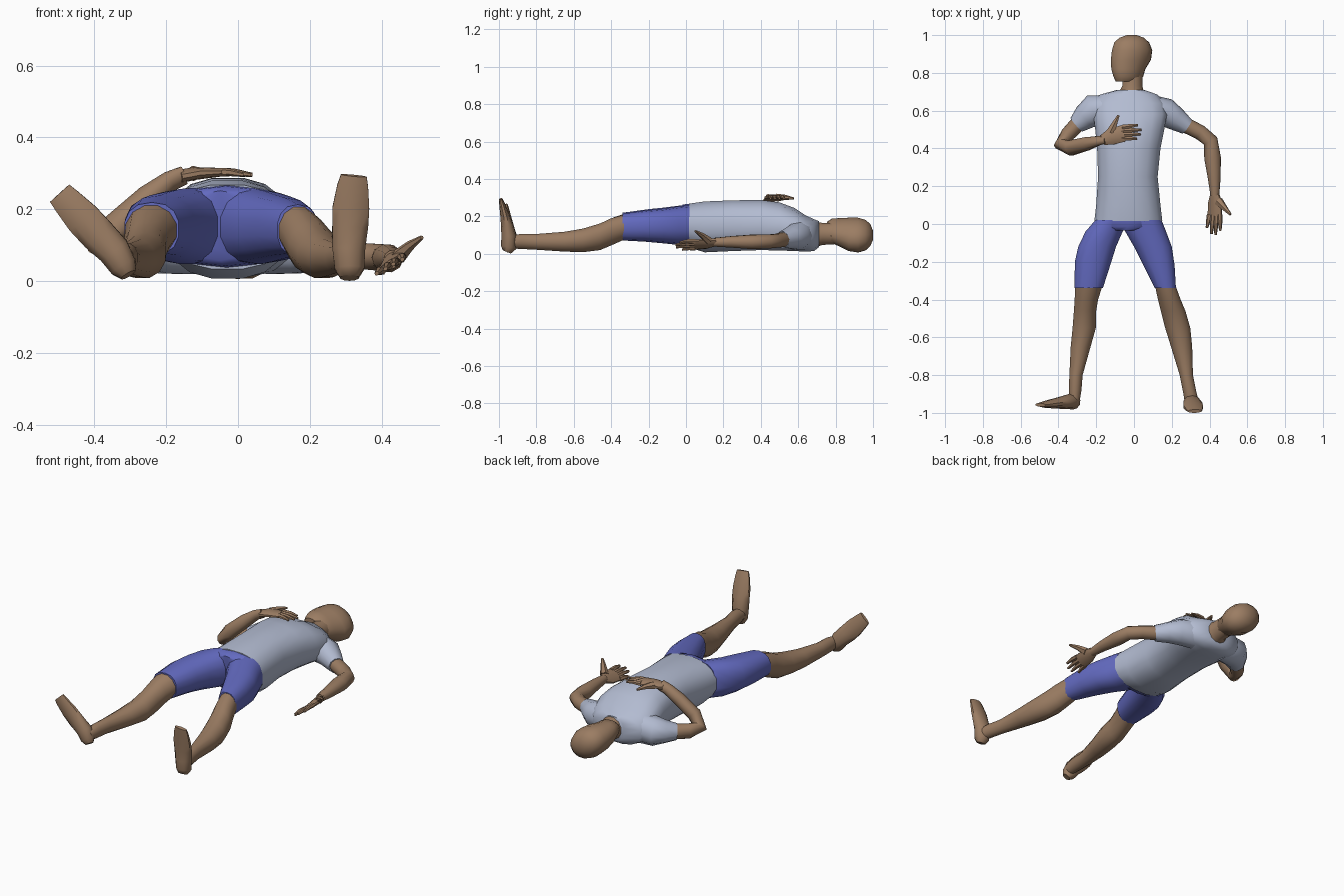
import bpy, bmesh, math
from mathutils import Vector


def material(name, rgb):
    m = bpy.data.materials.new(name)
    m.diffuse_color = (*rgb, 1)
    return m


SKIN = material("skin brown", (0.33, 0.205, 0.125))
SHIRT = material("shirt pale blue grey", (0.45, 0.50, 0.64))
SHORTS = material("shorts blue", (0.125, 0.145, 0.53))


def skin_rings(name, rings, mat):
    """Join equal rings of points into a capped, smooth-shaded skin."""
    bm = bmesh.new()
    loops = [[bm.verts.new(p) for p in r] for r in rings]
    n = len(loops[0])
    for a, b in zip(loops, loops[1:]):
        for i in range(n):
            j = (i + 1) % n
            bm.faces.new((a[i], a[j], b[j], b[i]))
    bm.faces.new(loops[0])
    bm.faces.new(loops[-1])
    bmesh.ops.recalc_face_normals(bm, faces=bm.faces)
    me = bpy.data.meshes.new(name)
    bm.to_mesh(me)
    bm.free()
    me.materials.append(mat)
    me.shade_smooth()
    me.set_sharp_from_angle(angle=math.radians(50))
    ob = bpy.data.objects.new(name, me)
    bpy.context.collection.objects.link(ob)
    return ob


def oval(n, power=1.0):
    out = []
    for i in range(n):
        a = math.tau * (i + 0.5) / n
        c, s = math.cos(a), math.sin(a)
        out.append((math.copysign(abs(c) ** power, c), math.copysign(abs(s) ** power, s)))
    k = max(abs(c) for c, s in out)
    return [(c / k, s / k) for c, s in out]


def body(name, sections, mat, n=14, power=0.85):
    """Loft along y; sections are (y, xmin, xmax, zmin, zmax)."""
    rings = [[((x0 + x1) / 2 + (x1 - x0) / 2 * c, y, (z0 + z1) / 2 + (z1 - z0) / 2 * s)
              for c, s in oval(n, power)] for y, x0, x1, z0, z1 in sections]
    return skin_rings(name, rings, mat)


def limb(name, path, mat, side=(0, 0, 1), n=10):
    """Loft along a path of (x, y, z, half width along side, half thickness)."""
    pts = [Vector(p[:3]) for p in path]
    u = Vector(side)
    rings = []
    for i, p in enumerate(pts):
        t = Vector()
        if i > 0:
            t += (p - pts[i - 1]).normalized()
        if i < len(pts) - 1:
            t += (pts[i + 1] - p).normalized()
        t.normalize()
        u = (u - t * u.dot(t)).normalized()
        v = t.cross(u)
        rings.append([p + u * (path[i][3] * c) + v * (path[i][4] * s) for c, s in oval(n)])
    return skin_rings(name, rings, mat)


def hand(label, palm, fingers, thumb, side):
    """Palm, four tapered fingers and a thumb; each digit is a list of points."""
    limb(label + "_palm", palm, SKIN, side)
    for i, digit in enumerate(fingers + [thumb]):
        r = [0.013, 0.011, 0.006] if i < 4 else [0.022, 0.014, 0.006]
        a, b = Vector(digit[0]), Vector(digit[1])
        mid = a.lerp(b, 0.5) + Vector((0, 0, 0.004))
        path = [(*p, q, q * 0.85) for p, q in zip((a, mid, b), r)]
        limb(label + ("_finger_%d" % (i + 1) if i < 4 else "_thumb"), path, SKIN, side, 6)


# Shirt
body("shirt", [(0.015, -0.21, 0.15, 0.035, 0.268), (0.1, -0.2, 0.14, 0.008, 0.28),
               (0.25, -0.19, 0.125, 0.015, 0.286), (0.4, -0.195, 0.14, 0.02, 0.288),
               (0.5, -0.205, 0.16, 0.018, 0.275), (0.58, -0.215, 0.175, 0.015, 0.245),
               (0.64, -0.215, 0.165, 0.012, 0.205), (0.685, -0.18, 0.125, 0.015, 0.185),
               (0.71, -0.09, 0.053, 0.035, 0.175)], SHIRT, 16)
limb("left_sleeve", [(-0.13, 0.61, 0.105, 0.085, 0.07), (-0.215, 0.60, 0.1, 0.078, 0.082),
                     (-0.26, 0.565, 0.095, 0.06, 0.065), (-0.305, 0.525, 0.09, 0.044, 0.045)], SHIRT)
limb("right_sleeve", [(0.09, 0.61, 0.1, 0.08, 0.07), (0.17, 0.59, 0.092, 0.07, 0.072),
                      (0.22, 0.557, 0.085, 0.056, 0.06), (0.282, 0.515, 0.075, 0.044, 0.042)], SHIRT)

# Shorts
body("shorts_seat", [(0.022, -0.207, 0.147, 0.04, 0.265), (-0.015, -0.2, 0.13, 0.045, 0.262),
                     (-0.035, -0.14, 0.04, 0.06, 0.25)], SHORTS)
body("left_shorts_leg", [(0.02, -0.205, -0.03, 0.05, 0.258), (-0.04, -0.257, -0.06, 0.05, 0.255),
                         (-0.12, -0.295, -0.095, 0.058, 0.245), (-0.2, -0.313, -0.12, 0.067, 0.237),
                         (-0.34, -0.315, -0.165, 0.073, 0.218)], SHORTS)
body("right_shorts_leg", [(0.02, -0.07, 0.146, 0.05, 0.258), (-0.04, -0.046, 0.17, 0.05, 0.252),
                          (-0.12, 0.0, 0.2, 0.058, 0.24), (-0.22, 0.05, 0.215, 0.067, 0.23),
                          (-0.34, 0.11, 0.222, 0.073, 0.212)], SHORTS)

# Bare legs
body("left_leg", [(-0.33, -0.312, -0.168, 0.076, 0.214), (-0.4, -0.314, -0.19, 0.045, 0.19),
                  (-0.46, -0.318, -0.2, 0.02, 0.162), (-0.55, -0.325, -0.202, 0.009, 0.135),
                  (-0.65, -0.335, -0.23, 0.012, 0.118), (-0.8, -0.342, -0.272, 0.022, 0.106),
                  (-0.88, -0.345, -0.278, 0.026, 0.107), (-0.95, -0.34, -0.29, 0.03, 0.095)], SKIN, 12, 1)
body("right_leg", [(-0.33, 0.112, 0.221, 0.076, 0.21), (-0.4, 0.127, 0.247, 0.045, 0.19),
                   (-0.46, 0.142, 0.272, 0.02, 0.162), (-0.55, 0.165, 0.298, 0.009, 0.135),
                   (-0.65, 0.196, 0.308, 0.012, 0.118), (-0.8, 0.242, 0.312, 0.022, 0.106),
                   (-0.88, 0.258, 0.328, 0.026, 0.107), (-0.95, 0.27, 0.345, 0.03, 0.095)], SKIN, 12, 1)

# Feet, heel to toe
limb("left_foot", [(-0.305, -0.95, 0.018, 0.022, 0.02), (-0.318, -0.943, 0.04, 0.038, 0.038),
                   (-0.345, -0.94, 0.085, 0.045, 0.038), (-0.39, -0.947, 0.13, 0.049, 0.03),
                   (-0.432, -0.952, 0.175, 0.049, 0.023), (-0.475, -0.957, 0.222, 0.041, 0.015),
                   (-0.496, -0.958, 0.245, 0.036, 0.009)], SKIN, (0.78, 0, 0.63))
limb("right_foot", [(0.31, -0.958, 0.01, 0.025, 0.022), (0.31, -0.948, 0.035, 0.041, 0.04),
                    (0.308, -0.947, 0.095, 0.046, 0.038), (0.312, -0.957, 0.155, 0.05, 0.031),
                    (0.314, -0.968, 0.205, 0.051, 0.024), (0.319, -0.983, 0.265, 0.043, 0.015),
                    (0.322, -0.991, 0.294, 0.036, 0.009)], SKIN, (1, 0, 0))

# Bare arms
limb("left_arm", [(-0.285, 0.543, 0.092, 0.04, 0.041), (-0.35, 0.475, 0.087, 0.04, 0.037),
                  (-0.382, 0.42, 0.1, 0.04, 0.04), (-0.335, 0.402, 0.155, 0.042, 0.036),
                  (-0.25, 0.425, 0.232, 0.036, 0.034), (-0.19, 0.44, 0.278, 0.024, 0.029),
                  (-0.15, 0.448, 0.295, 0.018, 0.028)], SKIN)
limb("right_arm", [(0.26, 0.53, 0.078, 0.04, 0.039), (0.35, 0.485, 0.07, 0.036, 0.038),
                   (0.405, 0.44, 0.066, 0.037, 0.038), (0.416, 0.35, 0.064, 0.038, 0.042),
                   (0.425, 0.24, 0.064, 0.03, 0.032), (0.428, 0.15, 0.062, 0.023, 0.022)], SKIN)

# Hands
hand("left_hand", [(-0.165, 0.445, 0.291, 0.028, 0.018), (-0.12, 0.463, 0.3, 0.044, 0.017),
                   (-0.055, 0.48, 0.303, 0.044, 0.012)],
     [[(-0.065, 0.455 + 0.019 * i, 0.303), ((0.015, 0.035, 0.04, 0.02)[i], 0.452 + 0.024 * i, 0.296)]
      for i in range(4)],
     [(-0.125, 0.485, 0.3), (-0.082, 0.575, 0.296)], (-0.25, 1, 0))
hand("right_hand", [(0.428, 0.16, 0.062, 0.025, 0.018), (0.43, 0.11, 0.055, 0.042, 0.017),
                    (0.427, 0.045, 0.048, 0.042, 0.012)],
     [[(0.4 + 0.018 * i, 0.05, 0.03 + 0.012 * i), ((0.386, 0.41, 0.432, 0.457)[i],
       (-0.02, -0.053, -0.057, -0.035)[i], 0.022 + 0.013 * i)] for i in range(4)],
     [(0.448, 0.12, 0.07), (0.511, 0.05, 0.122)], (0.83, 0, 0.55))

# Neck and turned head: sections (y, x, z, face-to-back radius, side radius)
body("neck", [(0.69, -0.085, 0.055, 0.035, 0.172), (0.73, -0.062, 0.044, 0.048, 0.165),
              (0.79, -0.06, 0.045, 0.05, 0.165)], SKIN, 12, 1)
tilt = math.radians(-30)
ct, st = math.cos(tilt), math.sin(tilt)
skin_rings("head", [[(x + a * c * ct - b * s * st, y, z + a * c * st + b * s * ct)
                     for c, s in oval(14)] for y, x, z, a, b in [
    (0.755, -0.035, 0.122, 0.066, 0.042), (0.78, -0.03, 0.123, 0.083, 0.058),
    (0.82, -0.03, 0.115, 0.095, 0.068), (0.87, -0.016, 0.104, 0.112, 0.08),
    (0.92, -0.01, 0.1, 0.112, 0.085), (0.96, -0.012, 0.1, 0.097, 0.075),
    (0.985, -0.012, 0.1, 0.07, 0.055), (1.0, -0.012, 0.1, 0.028, 0.022)]], SKIN)
